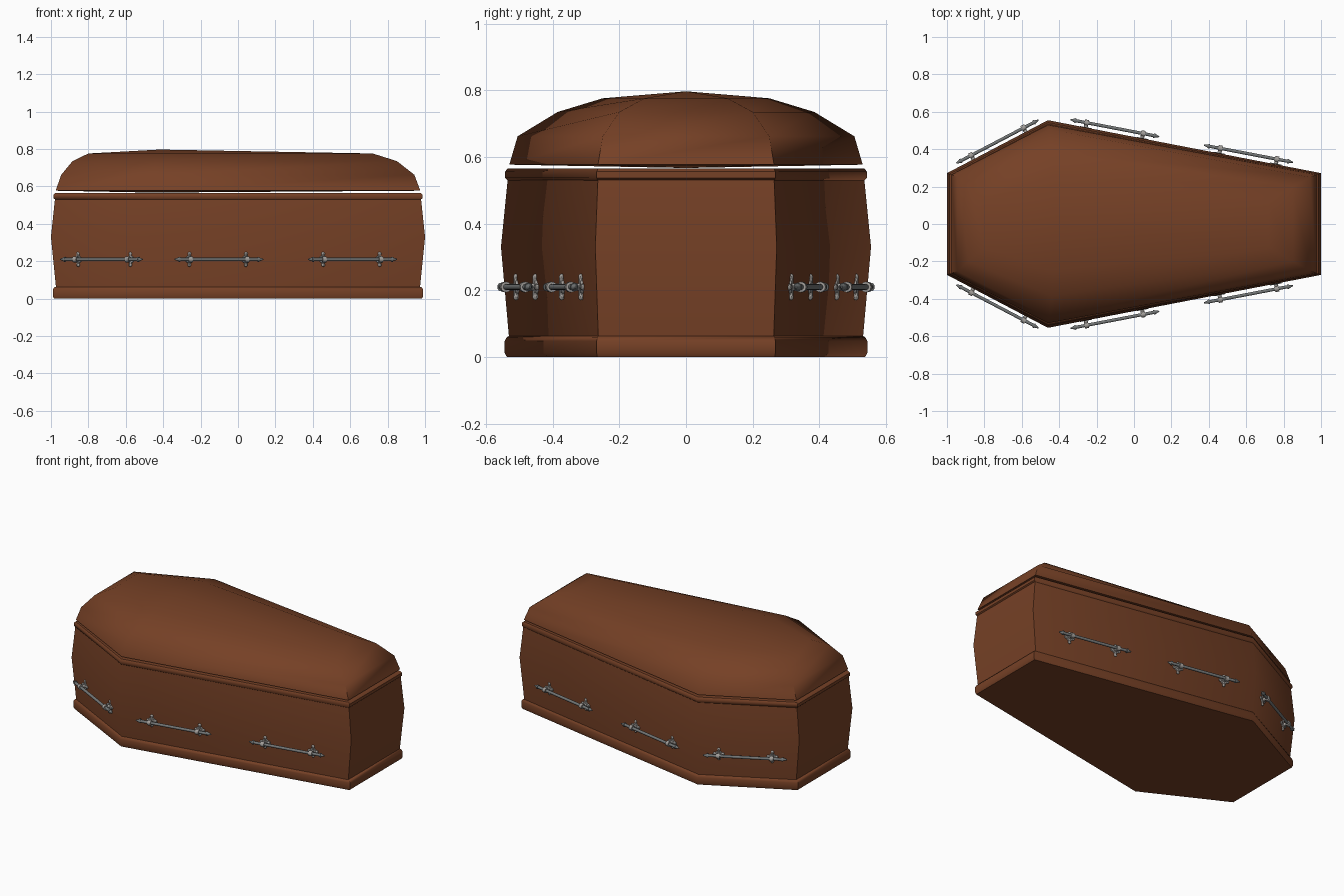
import bpy, bmesh, math
from mathutils import Vector, Matrix

if "Cube" in bpy.data.objects:
    bpy.data.objects.remove(bpy.data.objects["Cube"])


def material(name, col):
    m = bpy.data.materials.new(name)
    m.diffuse_color = (*col, 1)
    m.use_nodes = True
    m.node_tree.nodes["Principled BSDF"].inputs["Base Color"].default_value = m.diffuse_color
    return m


WOOD = material("brown wood", (0.18, 0.052, 0.019))
STEEL = material("dark steel", (0.17, 0.18, 0.18))
SILVER = material("pale metal", (0.36, 0.34, 0.32))


def finish(bm, name, mats, angle):
    bmesh.ops.recalc_face_normals(bm, faces=bm.faces)
    me = bpy.data.meshes.new(name)
    bm.to_mesh(me)
    bm.free()
    for m in mats:
        me.materials.append(m)
    ob = bpy.data.objects.new(name, me)
    bpy.context.collection.objects.link(ob)
    bpy.ops.object.select_all(action='DESELECT')
    ob.select_set(True)
    bpy.context.view_layer.objects.active = ob
    bpy.ops.object.shade_smooth_by_angle(angle=math.radians(angle))
    return ob


def hex_loft(name, rings, angle, top=None, bottom=None):
    """Loft six-sided outlines (z, head x, head y, shoulder x, shoulder y, foot x, foot y)."""
    bm = bmesh.new()
    loops = []
    for z, hx, hy, sx, sy, fx, fy in rings:
        pts = [(hx, -hy), (sx, -sy), (fx, -fy), (fx, fy), (sx, sy), (hx, hy)]
        loops.append([bm.verts.new((x, y, z)) for x, y in pts])
    for a, b in zip(loops, loops[1:]):
        for i in range(6):
            j = (i + 1) % 6
            bm.faces.new((a[i], a[j], b[j], b[i]))
    for loop, apex in ((loops[0], bottom), (loops[-1], top)):
        if apex:
            c = bm.verts.new(apex)
            for i in range(6):
                bm.faces.new((loop[i], loop[(i + 1) % 6], c))
        else:
            bm.faces.new(loop)
    return finish(bm, name, [WOOD], angle)


def box_ring(z, x, y_end, y_mid):
    return (z, -x, y_end, -0.46, y_mid, x, y_end)


# Rounded plinth
hex_loft("plinth", [box_ring(*r) for r in (
    (0.0, 0.983, 0.266, 0.537), (0.012, 0.99, 0.268, 0.544), (0.048, 0.99, 0.268, 0.544),
    (0.06, 0.983, 0.266, 0.537), (0.064, 0.972, 0.262, 0.53))], 45)

# Body with a gentle outward swell
hex_loft("body", [box_ring(*r) for r in (
    (0.06, 0.973, 0.263, 0.531), (0.33, 1.0, 0.272, 0.555), (0.54, 0.978, 0.264, 0.534))], 45)

# Rim moulding
hex_loft("rim", [box_ring(*r) for r in (
    (0.528, 0.976, 0.264, 0.533), (0.537, 0.986, 0.268, 0.543),
    (0.556, 0.986, 0.268, 0.543), (0.565, 0.977, 0.264, 0.535))], 45)

# Domed lid
hex_loft("lid", [
    (0.577, -0.975, 0.264, -0.46, 0.53, 0.975, 0.264),
    (0.662, -0.945, 0.252, -0.455, 0.505, 0.943, 0.25),
    (0.735, -0.885, 0.2, -0.44, 0.385, 0.85, 0.2),
    (0.776, -0.80, 0.125, -0.43, 0.25, 0.72, 0.125),
], 50, top=(-0.42, 0, 0.797), bottom=(-0.46, 0, 0.567))


def cylinder(bm, p, axis, r1, r2, depth, mat, seg=10):
    rot = Vector(axis).to_track_quat('Z', 'Y').to_matrix().to_4x4()
    res = bmesh.ops.create_cone(bm, cap_ends=True, segments=seg, radius1=r1, radius2=r2,
                                depth=depth, matrix=Matrix.Translation(p) @ rot)
    for f in {f for v in res['verts'] for f in v.link_faces}:
        f.material_index = mat


def ball(bm, p, r, squash=1.0):
    res = bmesh.ops.create_uvsphere(bm, u_segments=10, v_segments=6, radius=r,
                                    matrix=Matrix.Translation(p) @ Matrix.Diagonal((1, squash, 1, 1)))
    for f in {f for v in res['verts'] for f in v.link_faces}:
        f.material_index = 1


def handle(name, start, end, side):
    """Bar runs along local x, the wall lies 0.035 behind it on local +y."""
    a, b = Vector((*start, 0.21)), Vector((*end, 0.21))
    length = (b - a).length
    bm = bmesh.new()
    # bar with pointed tips
    cylinder(bm, (0, 0, 0), (1, 0, 0), 0.009, 0.009, length - 0.06, 0)
    for s in (-1, 1):
        cylinder(bm, (s * (length / 2 - 0.027), 0, 0), (s, 0, 0), 0.013, 0.013, 0.008, 0)
        cylinder(bm, (s * (length / 2 - 0.012), 0, 0), (s, 0, 0), 0.011, 0.003, 0.024, 0)
        # bracket: collar, stem and cross-shaped back plate
        x = s * length * 0.318
        cylinder(bm, (x, 0, 0), (1, 0, 0), 0.016, 0.016, 0.022, 1, 12)
        cylinder(bm, (x, 0.017, 0), (0, 1, 0), 0.009, 0.012, 0.034, 1)
        cylinder(bm, (x, 0.033, 0), (0, 1, 0), 0.02, 0.022, 0.01, 1, 12)
        for dx, dz in ((1, 0), (-1, 0), (0, 1), (0, -1)):
            cylinder(bm, (x + dx * 0.016, 0.032, dz * 0.018), (dx, 0, dz), 0.008, 0.008, 0.03, 1, 8)
            ball(bm, (x + dx * 0.024, 0.032, dz * 0.03), 0.01, 0.8)
    ang = math.atan2(b.y - a.y, b.x - a.x)
    bm.transform(Matrix.Translation((a + b) / 2) @ Matrix.Rotation(ang, 4, 'Z'))
    if side > 0:
        bm.transform(Matrix.Diagonal((1, -1, 1, 1)))
    finish(bm, name, [STEEL, SILVER], 40)


# Three handles on each long side
for side, label in ((-1, "front"), (1, "back")):
    handle(label + "_head_handle", (-0.95, -0.325), (-0.51, -0.556), side)
    handle(label + "_middle_handle", (-0.34, -0.558), (0.135, -0.467), side)
    handle(label + "_foot_handle", (0.375, -0.421), (0.85, -0.33), side)
